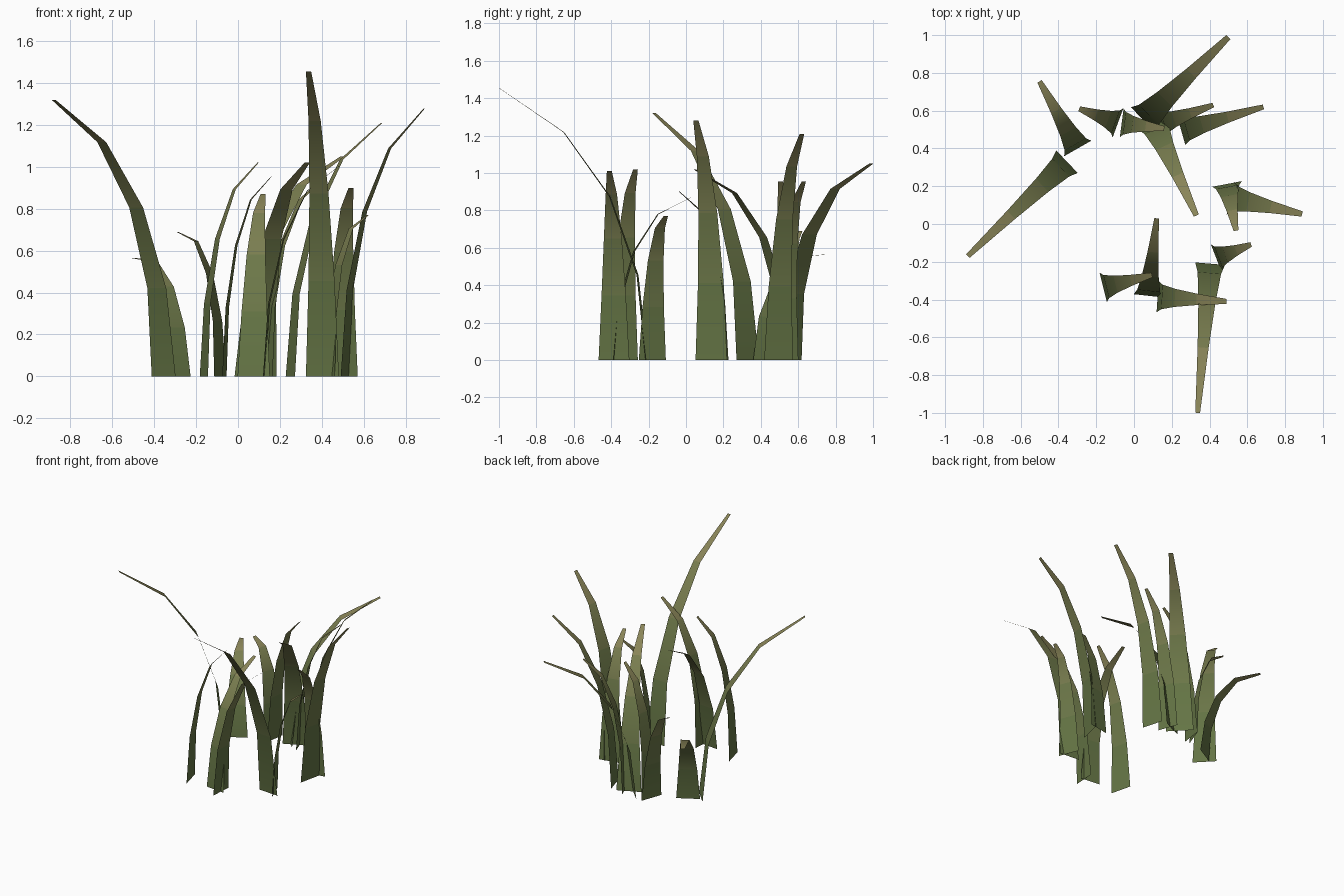
import bpy, math
from mathutils import Vector

if "Cube" in bpy.data.objects:
    bpy.data.objects.remove(bpy.data.objects["Cube"])

# Colour bands from green at the root to dry tan at the tip
GREEN, TAN = Vector((0.125, 0.175, 0.058)), Vector((0.29, 0.25, 0.11))
BANDS = []
for i, mix in enumerate((0.02, 0.16, 0.4, 0.75)):
    mat = bpy.data.materials.new("grass_band_%d" % (i + 1))
    mat.diffuse_color = (*GREEN.lerp(TAN, mix), 1)
    mat.use_nodes = True
    mat.node_tree.nodes["Principled BSDF"].inputs["Base Color"].default_value = mat.diffuse_color
    BANDS.append(mat)

DROOP = 0.39   # how far every tip sags below its straight growth line


def grass_blade(name, root, tip, width):
    """Flat tapering strip that bends over from root to tip."""
    root, top = Vector((*root, 0)), Vector(tip)
    lean = Vector((top.x - root.x, top.y - root.y, 0))
    side = Vector((lean.y, -lean.x, 0)).normalized()
    verts = []
    for i in range(5):
        t = i / 4
        height = (top.z + DROOP) * t - DROOP * t ** 3
        mid = root + lean * t * t + Vector((0, 0, height))
        half = side * width / 2 * (1 - 0.84 * t)
        verts += [mid - half, mid + half]
    faces = [(2 * i, 2 * i + 1, 2 * i + 3, 2 * i + 2) for i in range(4)]
    mesh = bpy.data.meshes.new(name)
    mesh.from_pydata(verts, [], faces)
    for mat in BANDS:
        mesh.materials.append(mat)
    for i, face in enumerate(mesh.polygons):
        face.material_index = i
        face.use_smooth = True
    obj = bpy.data.objects.new(name, mesh)
    bpy.context.collection.objects.link(obj)


# Root (x, y), tip (x, y, z), root width
BLADES = [
    ((-0.355, 0.33), (-0.88, -0.17, 1.32), 0.165),
    ((-0.298, 0.40), (-0.50, 0.755, 0.565), 0.165),
    ((0.05, 0.55), (0.50, 0.99, 1.05), 0.19),
    ((0.105, 0.535), (0.33, 0.045, 1.02), 0.175),
    ((0.075, -0.38), (0.12, 0.03, 0.87), 0.155),
    ((0.493, 0.212), (0.54, -0.035, 0.90), 0.16),
    ((0.51, 0.138), (0.89, 0.053, 1.28), 0.178),
    ((0.435, -0.18), (0.62, -0.108, 0.77), 0.155),
    ((0.403, -0.21), (0.337, -1.0, 1.455), 0.158),
    ((0.125, -0.385), (0.49, -0.41, 1.01), 0.165),
    ((-0.163, -0.335), (0.095, -0.27, 1.02), 0.16),
    ((-0.085, 0.535), (-0.29, 0.61, 0.69), 0.165),
    ((-0.065, 0.535), (0.16, 0.505, 0.955), 0.155),
    ((0.14, 0.53), (0.42, 0.63, 0.955), 0.15),
    ((0.25, 0.495), (0.685, 0.62, 1.21), 0.16),
]
for n, (root, tip, width) in enumerate(BLADES):
    grass_blade("grass_blade_%02d" % (n + 1), root, tip, width)
